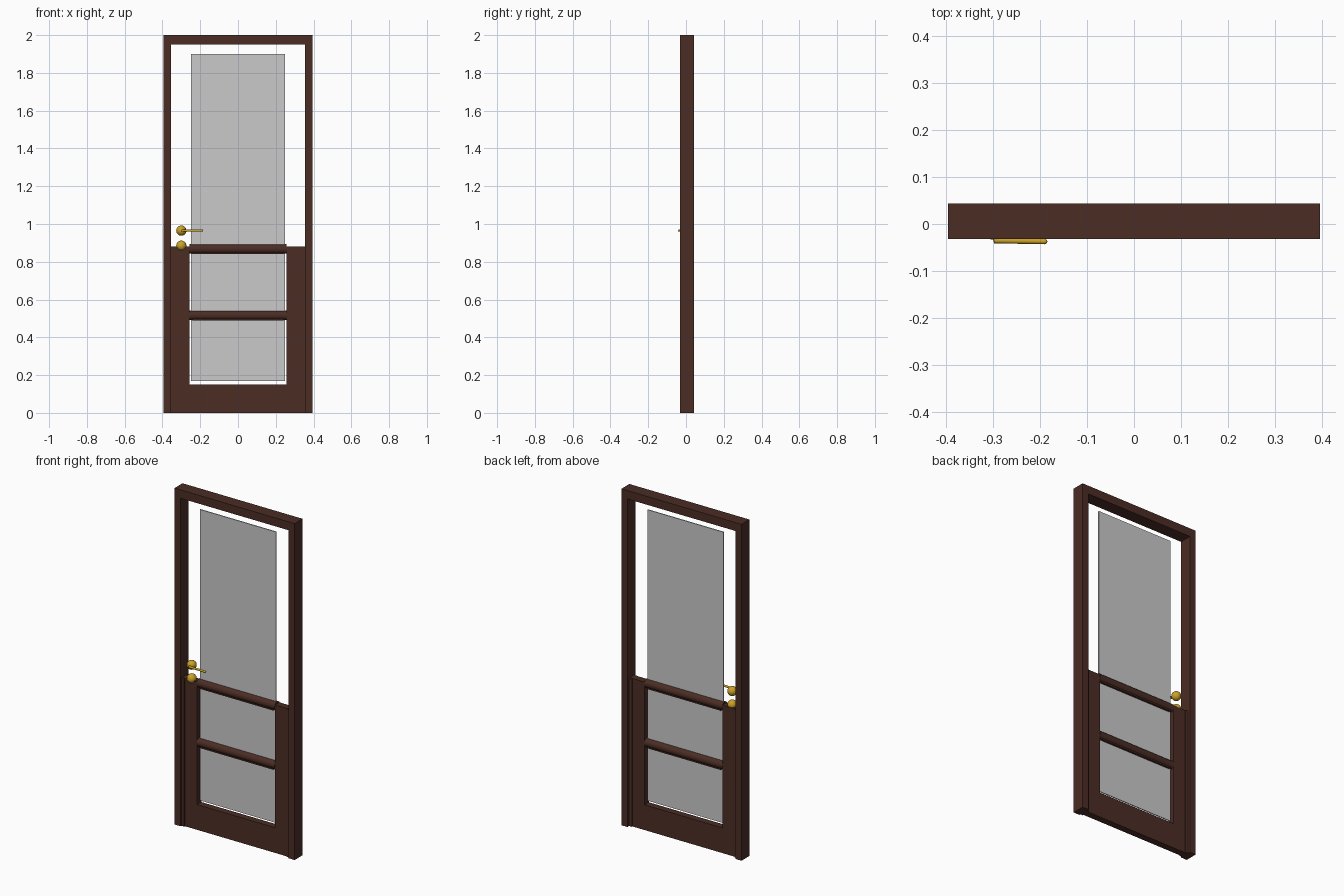
import bpy, bmesh, math
from mathutils import Vector

cube = bpy.data.objects.get("Cube")
if cube:
    bpy.data.objects.remove(cube, do_unlink=True)


def material(name, rgb, metallic=0.0):
    mat = bpy.data.materials.new(name)
    mat.use_nodes = True
    mat.diffuse_color = (*rgb, 1)
    mat.node_tree.nodes["Principled BSDF"].inputs["Base Color"].default_value = (*rgb, 1)
    return mat


WOOD = material("dark brown wood", (0.07, 0.026, 0.018))
GLASS = material("grey glass", (0.59, 0.59, 0.59))
BRASS = material("brass", (0.60, 0.36, 0.02))


def prism(name, outline, y0, y1, mat):
    """Extrude an outline in the xz plane from y0 to y1."""
    bm = bmesh.new()
    face = bm.faces.new([bm.verts.new((x, y0, z)) for x, z in outline])
    ext = bmesh.ops.extrude_face_region(bm, geom=[face])["geom"]
    bmesh.ops.translate(bm, vec=(0, y1 - y0, 0),
                        verts=[v for v in ext if isinstance(v, bmesh.types.BMVert)])
    bmesh.ops.recalc_face_normals(bm, faces=bm.faces)
    mesh = bpy.data.meshes.new(name)
    bm.to_mesh(mesh)
    bm.free()
    obj = bpy.data.objects.new(name, mesh)
    bpy.context.collection.objects.link(obj)
    mesh.materials.append(mat)
    return obj


def rect(x0, x1, z0, z1):
    return [(x0, z0), (x1, z0), (x1, z1), (x0, z1)]


def mirrored(half):
    """Complete a left-half outline across x = 0."""
    return half + [(-x, z) for x, z in reversed(half)]


def rod(name, start, end, radius, mat):
    a, b = Vector(start), Vector(end)
    bpy.ops.mesh.primitive_cylinder_add(vertices=24, radius=radius,
                                        depth=(b - a).length, location=(a + b) / 2)
    obj = bpy.context.object
    obj.name = name
    obj.rotation_euler = (b - a).to_track_quat("Z", "Y").to_euler()
    obj.data.materials.append(mat)
    bpy.ops.object.shade_smooth_by_angle(angle=math.radians(40))
    return obj


def ball(name, location, radius, mat):
    bpy.ops.mesh.primitive_uv_sphere_add(segments=24, ring_count=16,
                                         radius=radius, location=location)
    obj = bpy.context.object
    obj.name = name
    obj.data.materials.append(mat)
    bpy.ops.object.shade_smooth()
    return obj


# Door frame: two jambs and a head, open at the bottom
prism("door_frame", mirrored([(-0.355, 0), (-0.395, 0), (-0.395, 2), ])
      + [(0.355, 1.95), (-0.355, 1.95)], -0.032, 0.043, WOOD)

# Lower leaf: stiles and bottom rail around the opening
prism("lower_leaf", [(-0.355, 0), (0.355, 0), (0.355, 0.88), (0.257, 0.88),
                     (0.257, 0.15), (-0.257, 0.15), (-0.257, 0.88), (-0.355, 0.88)],
      -0.018, 0.022, WOOD)

# Stop strips between the jambs and the leaf
for side, x0, x1 in (("right", -0.355, -0.337), ("left", 0.337, 0.355)):
    prism(side + "_stop_strip", rect(x0, x1, 0, 0.878), -0.024, 0.028, WOOD)

# Rounded cross rails, each with a narrow fillet underneath
for name, z in (("upper_rail", 0.868), ("middle_rail", 0.516)):
    rod(name, (-0.257, 0.002, z), (0.257, 0.002, z), 0.025, WOOD)
    prism(name + "_fillet", rect(-0.24, 0.24, z - 0.028, z), -0.013, 0.017, WOOD)

# Glass pane
prism("glass_pane", rect(-0.25, 0.25, 0.17, 1.9), -0.001, 0.005, GLASS)

# Lock knob, handle knob and lever
ball("handle_knob", (-0.30, -0.006, 0.965), 0.027, BRASS)
ball("lock_knob", (-0.30, -0.006, 0.885), 0.027, BRASS)
rod("lever_neck", (-0.297, -0.01, 0.965), (-0.292, -0.037, 0.965), 0.006, BRASS)
rod("lever", (-0.297, -0.035, 0.965), (-0.19, -0.037, 0.965), 0.006, BRASS)
ball("lever_tip", (-0.19, -0.037, 0.965), 0.006, BRASS)
